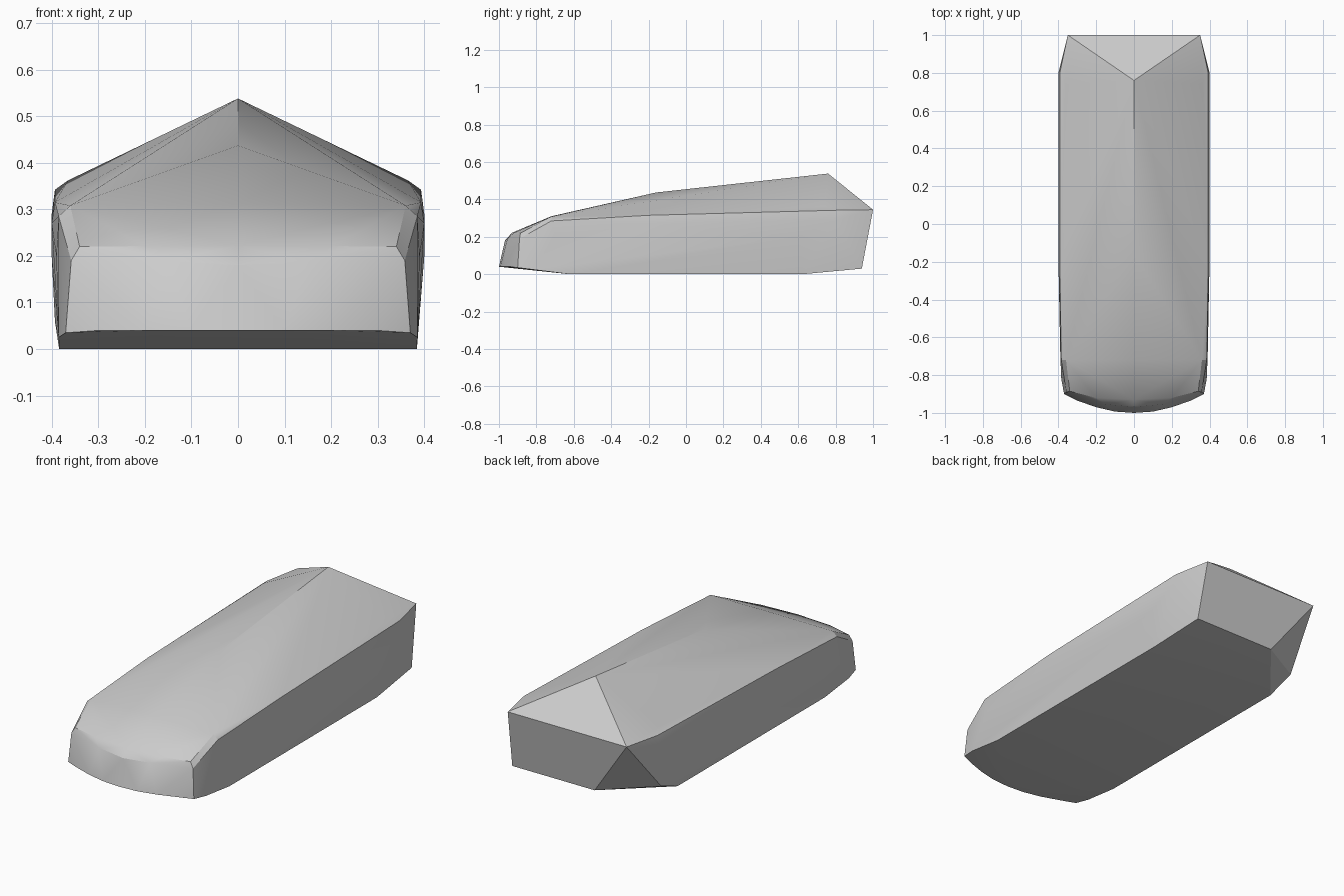
import bpy, bmesh, math

# Half outline of the wedge block, mirrored across x
half = [
    # rear top corner, shoulder and upper side
    (0.35, 1.0, 0.345), (0.365, 0.74, 0.362), (0.393, 0.8, 0.342),
    (0.4, 0.8, 0.29), (0.4, 0.6, 0.2), (0.4, -0.2, 0.27), (0.393, -0.2, 0.315),
    # front of the roof
    (0.36, -0.72, 0.308), (0.385, -0.72, 0.285), (0.39, -0.7, 0.2),
    # upper rim of the nose
    (0.34, -0.885, 0.22), (0.2, -0.92, 0.221), (0.358, -0.89, 0.19),
    (0.15, -0.955, 0.19),
    # curved lower rim of the nose
    (0.1, -0.993, 0.04), (0.2, -0.97, 0.04), (0.3, -0.935, 0.04),
    (0.37, -0.90, 0.035), (0.385, -0.82, 0.025),
    # underside edge
    (0.384, -0.62, 0.0), (0.384, 0.62, 0.0),
]
# Ridge and nose centre line
centre = [
    (0, 0.76, 0.538), (0, -0.16, 0.437), (0, -0.72, 0.31),
    (0, -0.93, 0.222), (0, -0.968, 0.18), (0, -1.0, 0.04),
]
# Uneven rear underside corners
rear = [(0.365, 0.94, 0.03), (-0.12, 0.94, 0.03), (-0.393, 0.77, 0.06)]

points = half + [(-x, y, z) for x, y, z in half] + centre + rear

# Wrap the outline in a convex shell
bm = bmesh.new()
for p in points:
    bm.verts.new(p)
hull = bmesh.ops.convex_hull(bm, input=bm.verts[:])
loose = [v for v in bm.verts if not v.link_faces]
bmesh.ops.delete(bm, geom=loose, context='VERTS')
bmesh.ops.recalc_face_normals(bm, faces=bm.faces[:])

mesh = bpy.data.meshes.new("wedge_block")
bm.to_mesh(mesh)
bm.free()
block = bpy.data.objects.new("wedge_block", mesh)
bpy.context.collection.objects.link(block)

# Soft facets with sharp main edges
bpy.context.view_layer.objects.active = block
block.select_set(True)
bpy.ops.object.shade_smooth_by_angle(angle=math.radians(20))
